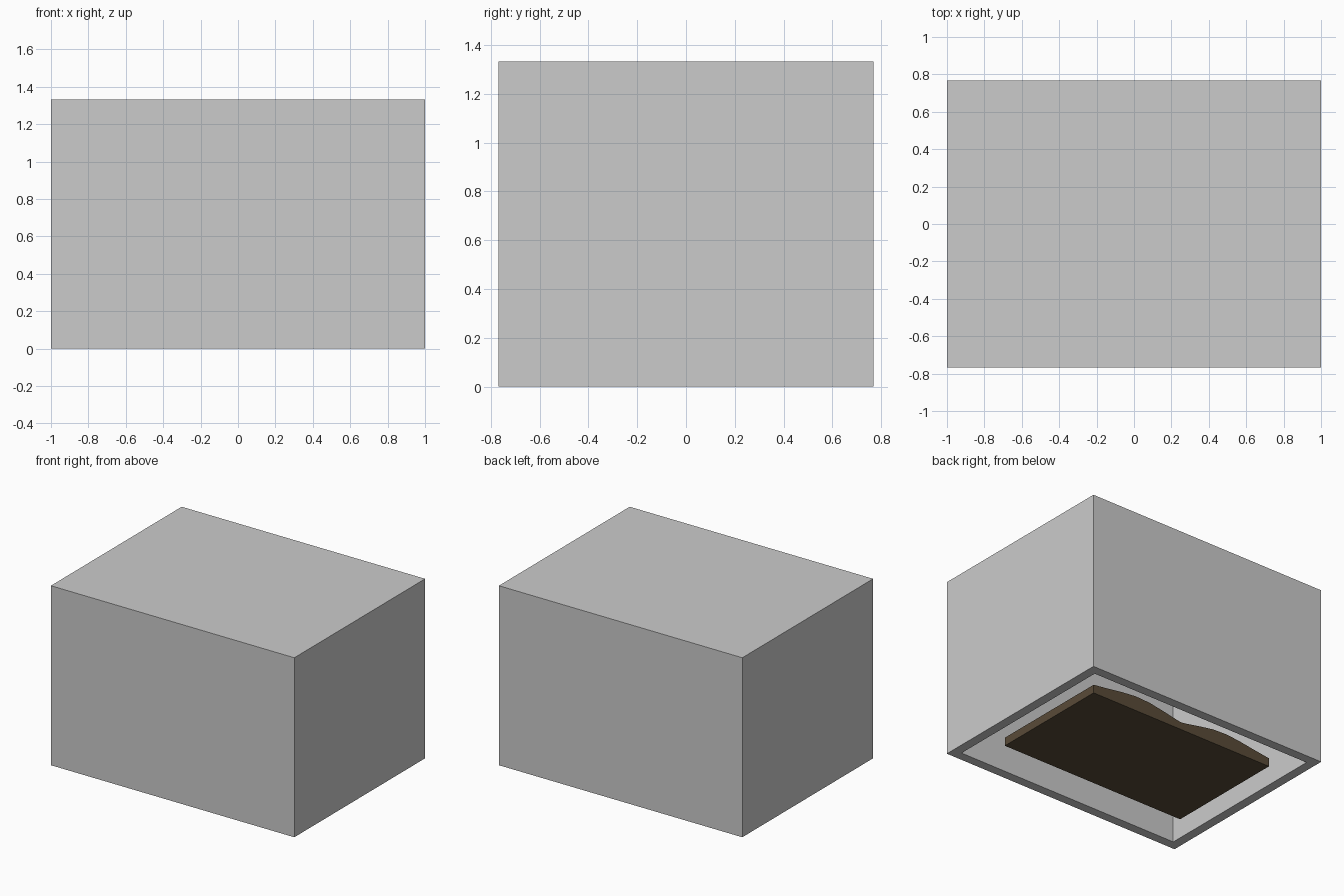
import bpy, bmesh, math

if "Cube" in bpy.data.objects:
    bpy.data.objects.remove(bpy.data.objects["Cube"])

W, D, H, T = 2.0, 1.535, 1.333, 0.07   # case size and wall thickness
BOOK_W, BOOK_D, BOOK_Y = 1.54, 0.93, 0.03


def add_object(name, bm):
    bmesh.ops.recalc_face_normals(bm, faces=bm.faces)
    mesh = bpy.data.meshes.new(name)
    bm.to_mesh(mesh)
    bm.free()
    obj = bpy.data.objects.new(name, mesh)
    bpy.context.collection.objects.link(obj)
    return obj


# Display case: box without a floor, given wall thickness inwards
bm = bmesh.new()
bmesh.ops.create_cube(bm, size=1)
for v in bm.verts:
    v.co = (v.co.x * W, v.co.y * D, (v.co.z + 0.5) * H)
floor = min(bm.faces, key=lambda f: f.calc_center_median().z)
bmesh.ops.delete(bm, geom=[floor], context='FACES_ONLY')
mesh = bpy.data.meshes.new("display_case")
bm.to_mesh(mesh)
bm.free()
case = bpy.data.objects.new("display_case", mesh)
bpy.context.collection.objects.link(case)
solid = case.modifiers.new("walls", 'SOLIDIFY')
solid.thickness = T
solid.offset = -1
solid.use_even_offset = True

# Open book: two arched halves meeting in a central valley, extruded in depth
half = [(0.0, 0.055), (0.06, 0.065), (0.16, 0.085), (0.28, 0.105),
        (0.40, 0.11), (0.52, 0.098), (0.64, 0.08), (BOOK_W / 2, 0.0625)]
top = [(-x, z) for x, z in reversed(half[1:])] + half
profile = [(-BOOK_W / 2, 0.0)] + top + [(BOOK_W / 2, 0.0)]
bm = bmesh.new()
face = bm.faces.new([bm.verts.new((x, BOOK_Y - BOOK_D / 2, z)) for x, z in profile])
ext = bmesh.ops.extrude_face_region(bm, geom=[face])
bmesh.ops.translate(bm, vec=(0, BOOK_D, 0),
                    verts=[g for g in ext["geom"] if isinstance(g, bmesh.types.BMVert)])
book = add_object("open_book", bm)

# Dark brown leather
leather = bpy.data.materials.new("brown_leather")
leather.diffuse_color = (0.10, 0.07, 0.04, 1)
leather.use_nodes = True
leather.node_tree.nodes["Principled BSDF"].inputs["Base Color"].default_value = leather.diffuse_color
book.data.materials.append(leather)
